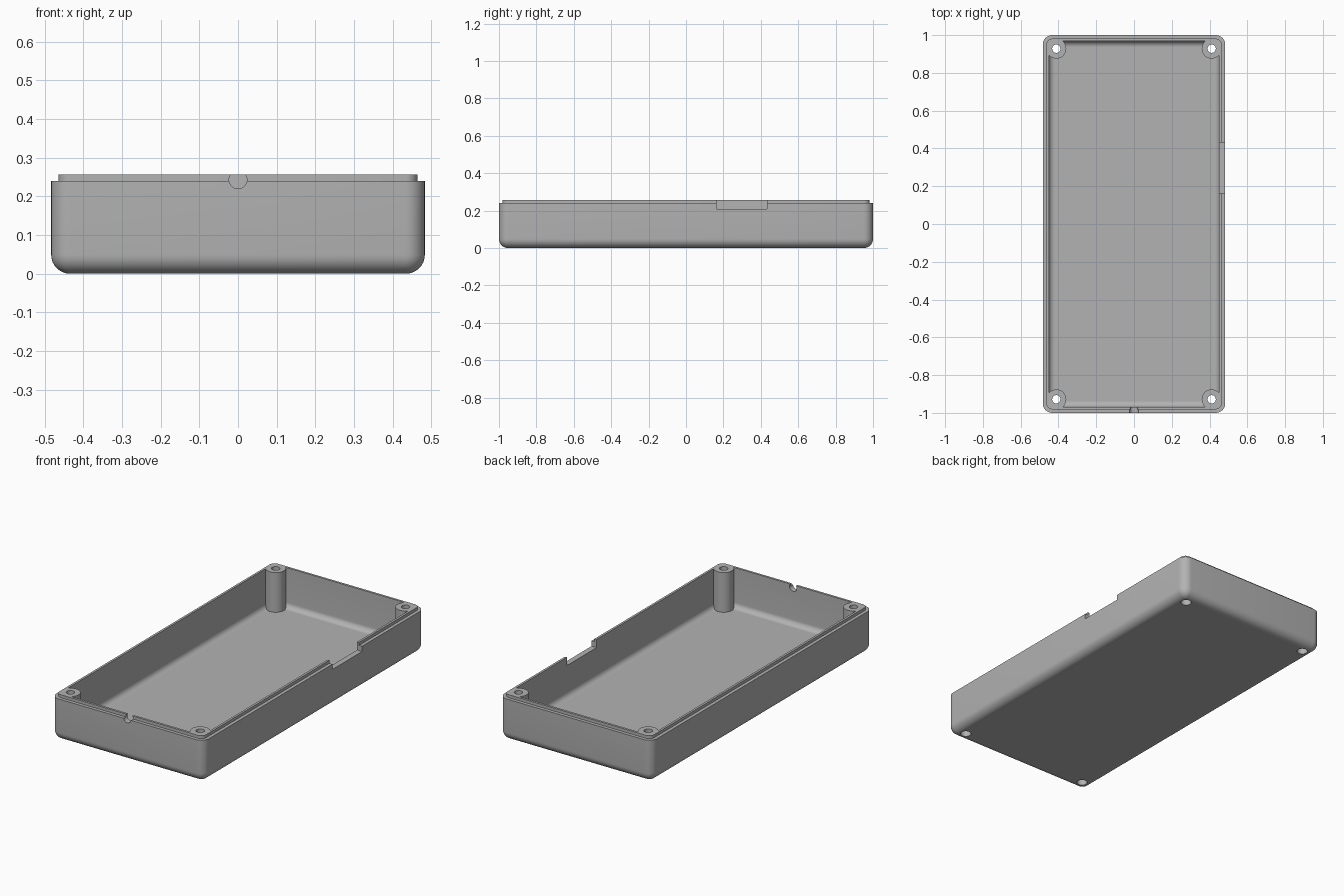
import bpy
import bmesh
from math import radians, pi, sin, cos
from mathutils import Matrix, Vector

if "Cube" in bpy.data.objects:
    bpy.data.objects.remove(bpy.data.objects["Cube"], do_unlink=True)

grey = bpy.data.materials.new("plain grey plastic")
grey.use_nodes = True
colour = (0.45, 0.45, 0.45, 1)
grey.diffuse_color = colour
grey.node_tree.nodes["Principled BSDF"].inputs["Base Color"].default_value = colour

HALF_X, HALF_Y, CORNER = 0.483, 1.0, 0.05
RIM, LIP, FLOOR = 0.24, 0.257, 0.03
STEPS = 8


def make_object(name, bm):
    bmesh.ops.recalc_face_normals(bm, faces=bm.faces)
    mesh = bpy.data.meshes.new(name)
    bm.to_mesh(mesh)
    bm.free()
    mesh.materials.append(grey)
    obj = bpy.data.objects.new(name, mesh)
    bpy.context.collection.objects.link(obj)
    return obj


def rounded_ring(bm, inset, z):
    """Rounded rectangle, inset from the outer wall."""
    radius = max(CORNER - inset, 0.004)
    cx, cy = HALF_X - inset - radius, HALF_Y - inset - radius
    ring = []
    for quarter, (sx, sy) in enumerate([(1, 1), (-1, 1), (-1, -1), (1, -1)]):
        for i in range(STEPS + 1):
            a = (quarter + i / STEPS) * pi / 2
            ring.append(bm.verts.new((sx * cx + radius * cos(a),
                                      sy * cy + radius * sin(a), z)))
    return ring


def quarter_round(inset, z, radius):
    """Profile points of a fillet, from the flat bottom up to the wall."""
    angles = [i / STEPS * pi / 2 for i in range(STEPS + 1)]
    return [(inset + radius * (1 - sin(a)), z + radius * (1 - cos(a))) for a in angles]


def loft(name, profile):
    bm = bmesh.new()
    rings = [rounded_ring(bm, inset, z) for inset, z in profile]
    count = len(rings[0])
    for low, high in zip(rings, rings[1:]):
        for i in range(count):
            j = (i + 1) % count
            bm.faces.new((low[i], low[j], high[j], high[i]))
    bm.faces.new(rings[0][::-1])
    bm.faces.new(rings[-1])
    return make_object(name, bm)


def block(name, low, high):
    low, high = Vector(low), Vector(high)
    bm = bmesh.new()
    bmesh.ops.create_cube(bm, size=1, matrix=Matrix.Translation((low + high) / 2)
                          @ Matrix.Diagonal((*(high - low), 1)))
    return make_object(name, bm)


def cylinder(name, radius, start, end):
    start, end = Vector(start), Vector(end)
    axis = end - start
    turn = axis.to_track_quat('Z', 'Y').to_matrix().to_4x4()
    bm = bmesh.new()
    bmesh.ops.create_cone(bm, cap_ends=True, segments=40, radius1=radius,
                          radius2=radius, depth=axis.length,
                          matrix=Matrix.Translation((start + end) / 2) @ turn)
    return make_object(name, bm)


def combine(target, tool, operation):
    mod = target.modifiers.new(operation.title(), 'BOOLEAN')
    mod.operation = operation
    mod.solver = 'EXACT'
    mod.object = tool
    evaluated = target.evaluated_get(bpy.context.evaluated_depsgraph_get())
    result = bpy.data.meshes.new_from_object(evaluated)
    target.modifiers.clear()
    target.data = result
    bpy.data.objects.remove(tool, do_unlink=True)


# Shell: rounded underside, outer wall, stepped lip, inner wall, filleted floor
outside = quarter_round(0, 0, 0.049)
inside = quarter_round(0.032, FLOOR, 0.03)[::-1]
tray = loft("enclosure_tray",
            outside + [(0, RIM), (0.019, RIM), (0.019, 0.28), (0.032, 0.28)] + inside)

# Corner screw posts, trimmed flush with the lip
corners = [(x, y) for x in (-0.411, 0.411) for y in (-0.928, 0.928)]
for x, y in corners:
    combine(tray, cylinder("post", 0.0525, (x, y, 0.016), (x, y, 0.3)), 'UNION')
combine(tray, block("trim", (-1, -2, LIP), (1, 2, 0.5)), 'DIFFERENCE')

# Screw holes with wider recesses underneath
for x, y in corners:
    combine(tray, cylinder("hole", 0.022, (x, y, -0.1), (x, y, 0.4)), 'DIFFERENCE')
    combine(tray, cylinder("recess", 0.028, (x, y, -0.1), (x, y, 0.1)), 'DIFFERENCE')

# Rectangular notch in the left wall
combine(tray, block("notch", (0.43, 0.164, 0.21), (0.52, 0.432, 0.4)), 'DIFFERENCE')

# Round cable opening in the front wall
combine(tray, cylinder("cable", 0.023, (0, -1.1, 0.243), (0, -0.9, 0.243)), 'DIFFERENCE')

# Smooth rounded areas, crisp edges
bpy.ops.object.select_all(action='DESELECT')
tray.select_set(True)
bpy.context.view_layer.objects.active = tray
bpy.ops.object.shade_smooth_by_angle(angle=radians(30))
